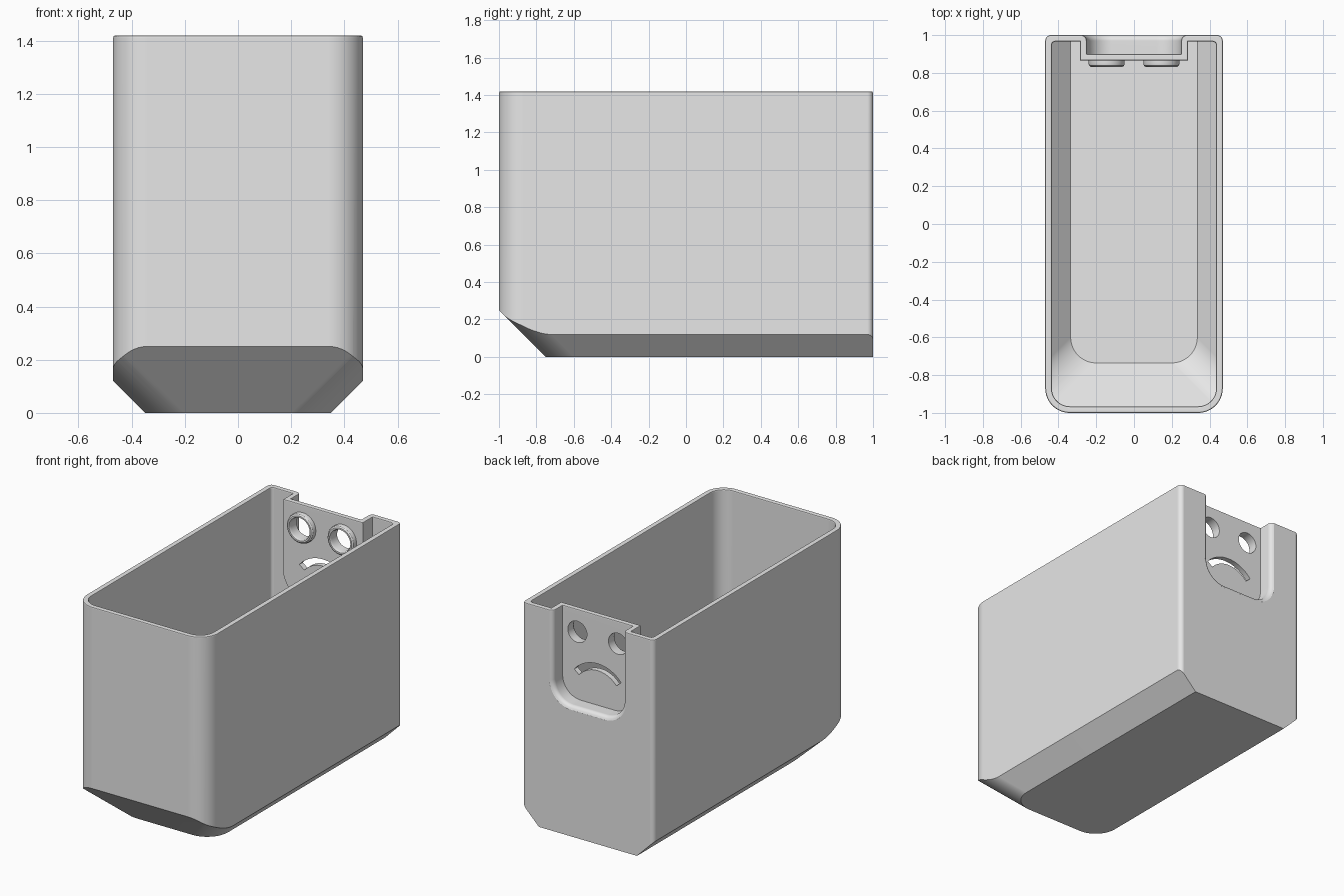
import bpy, bmesh
from math import sin, cos, pi, radians

if "Cube" in bpy.data.objects:
    bpy.data.objects.remove(bpy.data.objects["Cube"], do_unlink=True)

TOP, WALL, OVER = 1.42, 0.035, 1.6

grey = bpy.data.materials.new("light_grey")
grey.use_nodes = True
grey.diffuse_color = (0.8, 0.8, 0.8, 1)
grey.node_tree.nodes["Principled BSDF"].inputs["Base Color"].default_value = (0.8, 0.8, 0.8, 1)


def loft(name, sections):
    """Closed solid through rings that have equal point counts."""
    bm = bmesh.new()
    rings = [[bm.verts.new(p) for p in s] for s in sections]
    n = len(rings[0])
    for a, b in zip(rings, rings[1:]):
        for i in range(n):
            j = (i + 1) % n
            bm.faces.new((a[i], a[j], b[j], b[i]))
    bm.faces.new(rings[0])
    bm.faces.new(rings[-1])
    bmesh.ops.recalc_face_normals(bm, faces=bm.faces)
    mesh = bpy.data.meshes.new(name)
    bm.to_mesh(mesh)
    bm.free()
    mesh.materials.append(grey)
    ob = bpy.data.objects.new(name, mesh)
    bpy.context.scene.collection.objects.link(ob)
    return ob


def arc(cx, cy, r, start, end, n=12):
    return [(cx + r * cos(radians(start + (end - start) * i / n)),
             cy + r * sin(radians(start + (end - start) * i / n))) for i in range(n + 1)]


def activate(ob):
    bpy.ops.object.select_all(action='DESELECT')
    bpy.context.view_layer.objects.active = ob
    ob.select_set(True)


def combine(ob, other, operation):
    """Apply a boolean and remove the helper solid."""
    activate(ob)
    mod = ob.modifiers.new("cut", 'BOOLEAN')
    mod.operation, mod.solver, mod.object = operation, 'EXACT', other
    bpy.ops.object.modifier_apply(modifier=mod.name)
    bpy.data.objects.remove(other, do_unlink=True)


def plan(hw, front, back, rf, rb, z):
    """Rounded rectangle with separate front and back corner radii."""
    pts = (arc(hw - rf, front + rf, rf, -90, 0) + arc(hw - rb, back - rb, rb, 0, 90)
           + arc(-hw + rb, back - rb, rb, 90, 180) + arc(-hw + rf, front + rf, rf, 180, 270))
    return [(x, y, z) for x, y in pts]


def tub(name, inset):
    """Rounded box whose front and sides slope in to a smaller floor."""
    box = loft(name, [plan(0.47 - inset, -1 + inset, 1 - inset, 0.13 - inset, 0.03 - inset / 3, z)
                      for z in (-0.1, OVER if inset else TOP)])
    shift = inset * 0.414
    taper = loft("taper", [plan(0.35 - shift + h, -0.75 + shift - h, 1.2, 0.15 - shift, 0.05, inset + h)
                           for h in (0, 1.7)])
    combine(box, taper, 'INTERSECT')
    return box


def pocket(grow, y):
    """U shape, open at the top, in the plane of the back wall."""
    w, r, bottom = 0.25 + grow, 0.13 + grow, 0.84 - grow
    pts = ([(-w, OVER + 0.1)] + arc(-w + r, bottom + r, r, 180, 270)
           + arc(w - r, bottom + r, r, 270, 360) + [(w, OVER + 0.1)])
    return [(x, y, z) for x, z in pts]


def disc(x, r, y):
    return [(px, y, pz) for px, pz in arc(x, 1.275, r, 0, 350, 35)]


# Inner cavity, less the face panel and the raised eye rims
cavity = tub("cavity", WALL)
combine(cavity, loft("panel_block", [pocket(WALL, y) for y in (0.865, 1.1)]), 'DIFFERENCE')
for x in (-0.145, 0.145):
    rim = loft("eye_rim", [disc(x, r, y) for r, y in
                           ((0.095, 0.89), (0.095, 0.846), (0.092, 0.838), (0.084, 0.832))])
    combine(cavity, rim, 'DIFFERENCE')

# Outer shell, hollowed
body = tub("bin_body", 0)
combine(body, cavity, 'DIFFERENCE')

# Recess in the back wall with a rounded lip
lip = 0.03
steps = [radians(a) for a in (0, 15, 30, 45, 60, 75)]
recess = [pocket(0, 0.9)]
recess += [pocket(lip * (1 - cos(a)), 0.97 + lip * sin(a)) for a in steps]
recess.append(pocket(0.05, 1.02))
combine(body, loft("recess", recess), 'DIFFERENCE')

# Eye holes, flared on the inside
for x in (-0.145, 0.145):
    hole = loft("eye_hole", [disc(x, r, y) for r, y in
                             ((0.08, 0.82), (0.068, 0.844), (0.068, 0.95))])
    combine(body, hole, 'DIFFERENCE')

# Down-turned mouth slot
curve = arc(0, 0.889, 0.218, 40, 140, 20) + arc(0, 0.889, 0.174, 140, 40, 20)
combine(body, loft("mouth", [[(x, y, z) for x, z in curve] for y in (0.8, 0.95)]), 'DIFFERENCE')

# Softened top rim
bm = bmesh.new()
bm.from_mesh(body.data)
bmesh.ops.remove_doubles(bm, verts=bm.verts, dist=0.0002)
bm.normal_update()
rim_edges = [e for e in bm.edges if all(v.co.z > TOP - 0.001 for v in e.verts)
             and sum(abs(f.normal.z) > 0.9 for f in e.link_faces) == 1]
bmesh.ops.bevel(bm, geom=rim_edges, offset=0.009, segments=2, profile=0.5,
                affect='EDGES', clamp_overlap=False)
bm.to_mesh(body.data)
bm.free()

# Smooth shading with sharp edges kept
activate(body)
bpy.ops.object.shade_smooth_by_angle(angle=radians(28))
weighted = body.modifiers.new("weighted_normals", 'WEIGHTED_NORMAL')
weighted.keep_sharp = True
